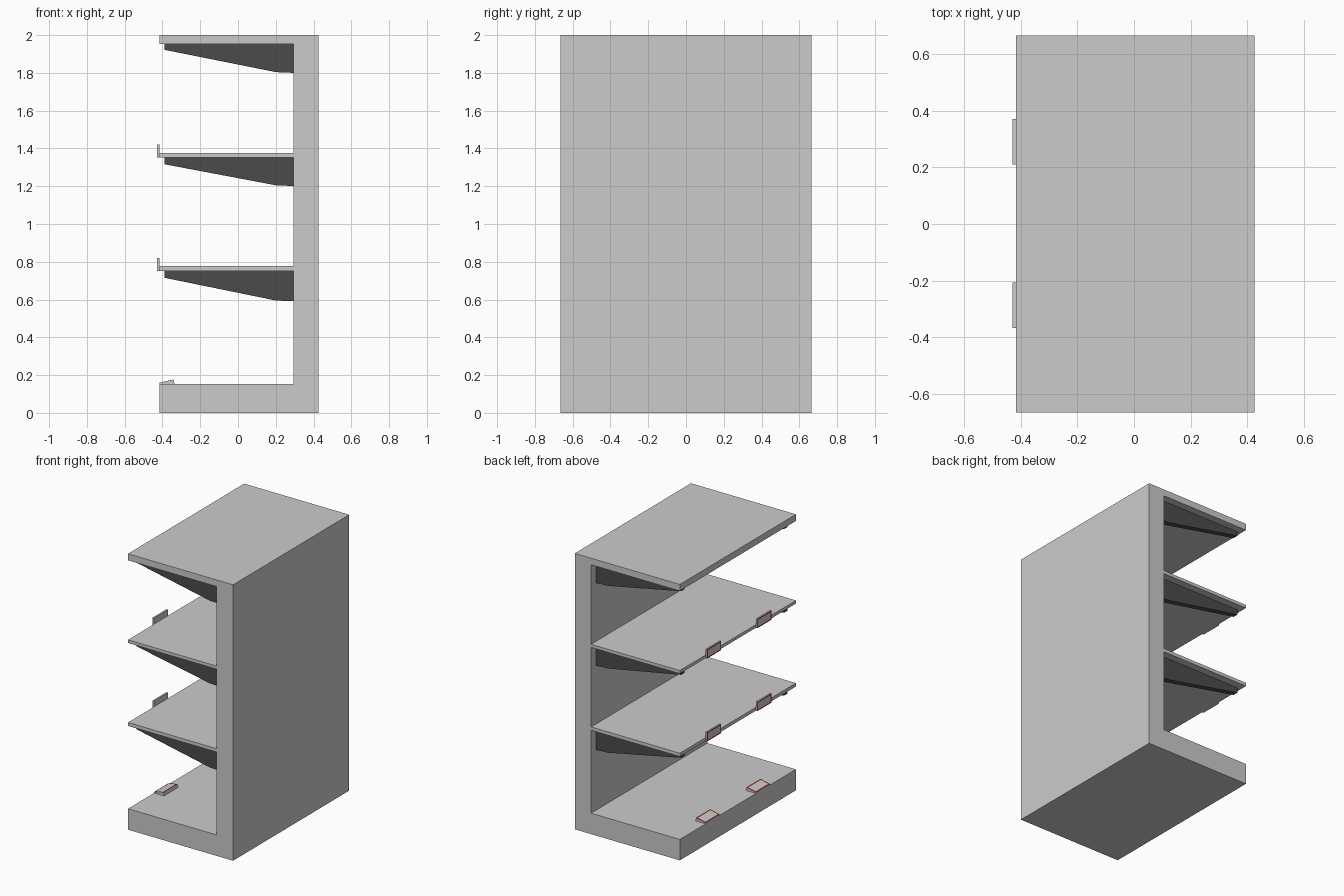
import bpy, bmesh

if "Cube" in bpy.data.objects:
    bpy.data.objects.remove(bpy.data.objects["Cube"])

HALF = 0.665            # half width along y
FRONT, WALL, BACK = -0.416, 0.295, 0.426


def material(name, rgb):
    m = bpy.data.materials.new(name)
    m.diffuse_color = (*rgb, 1)
    m.use_nodes = True
    m.node_tree.nodes["Principled BSDF"].inputs["Base Color"].default_value = m.diffuse_color
    return m


dark = material("dark_metal", (0.07, 0.07, 0.07))
red = material("red_trim", (0.5, 0.04, 0.03))
grey = material("tag_grey", (0.8, 0.8, 0.8))


def extrude_profile(name, pts, y0, y1, mats=(), frame=False):
    """Extrude an x-z profile along y; frame adds a red rim to the face of the last edge."""
    bm = bmesh.new()
    a = [bm.verts.new((x, y0, z)) for x, z in pts]
    b = [bm.verts.new((x, y1, z)) for x, z in pts]
    n = len(pts)
    bm.faces.new(a)
    bm.faces.new(b[::-1])
    for i in range(n):
        j = (i + 1) % n
        face = bm.faces.new((a[i], b[i], b[j], a[j]))
    bmesh.ops.recalc_face_normals(bm, faces=bm.faces)
    if frame:
        rim = bmesh.ops.inset_region(bm, faces=[face], thickness=0.009, use_even_offset=True)
        for f in rim["faces"]:
            f.material_index = 1
    me = bpy.data.meshes.new(name)
    bm.to_mesh(me)
    bm.free()
    for m in mats:
        me.materials.append(m)
    ob = bpy.data.objects.new(name, me)
    bpy.context.collection.objects.link(ob)
    return ob


# C-shaped cabinet: base, back wall and canopy
extrude_profile("cabinet", [(FRONT, 0), (BACK, 0), (BACK, 2), (FRONT, 2), (FRONT, 1.952),
                            (WALL, 1.952), (WALL, 0.152), (FRONT, 0.152)], -HALF, HALF)

# Two thin shelves
shelves = {"lower": (0.752, 0.777), "upper": (1.353, 1.376)}
for label, (lo, hi) in shelves.items():
    extrude_profile(label + "_shelf", [(FRONT, lo), (WALL, lo), (WALL, hi), (FRONT, hi)], -HALF, HALF)

# Tapered brackets near both ends, under the shelves and canopy
for label, top in (("lower", 0.752), ("upper", 1.353), ("canopy", 1.952)):
    tip = top - (0.03 if label == "canopy" else 0.037)
    low = top - (0.161 if label == "lower" else 0.152)
    prof = [(-0.388, top), (-0.388, tip), (0.2, low + 0.004), (WALL, low), (WALL, top)]
    for side, y in (("left", 0.59), ("right", -0.59)):
        extrude_profile(f"{label}_bracket_{side}", prof, y - 0.02, y + 0.02, [dark])

# Framed tags: upright on the shelf edges, tilted on the base
for side, y in (("left", 0.29), ("right", -0.287)):
    for label, (lo, hi) in shelves.items():
        z1 = lo + 0.067
        prof = [(FRONT, lo), (FRONT, z1), (-0.428, z1), (-0.428, lo)]
        prof = [prof[3], prof[0], prof[1], prof[2]]
        extrude_profile(f"{label}_tag_{side}", prof, y - 0.08, y + 0.08, [grey, red], True)
    prof = [(FRONT, 0.16), (FRONT, 0.152), (-0.336, 0.152), (-0.341, 0.177)]
    extrude_profile(f"base_tag_{side}", prof, y - 0.08, y + 0.08, [grey, red], True)
